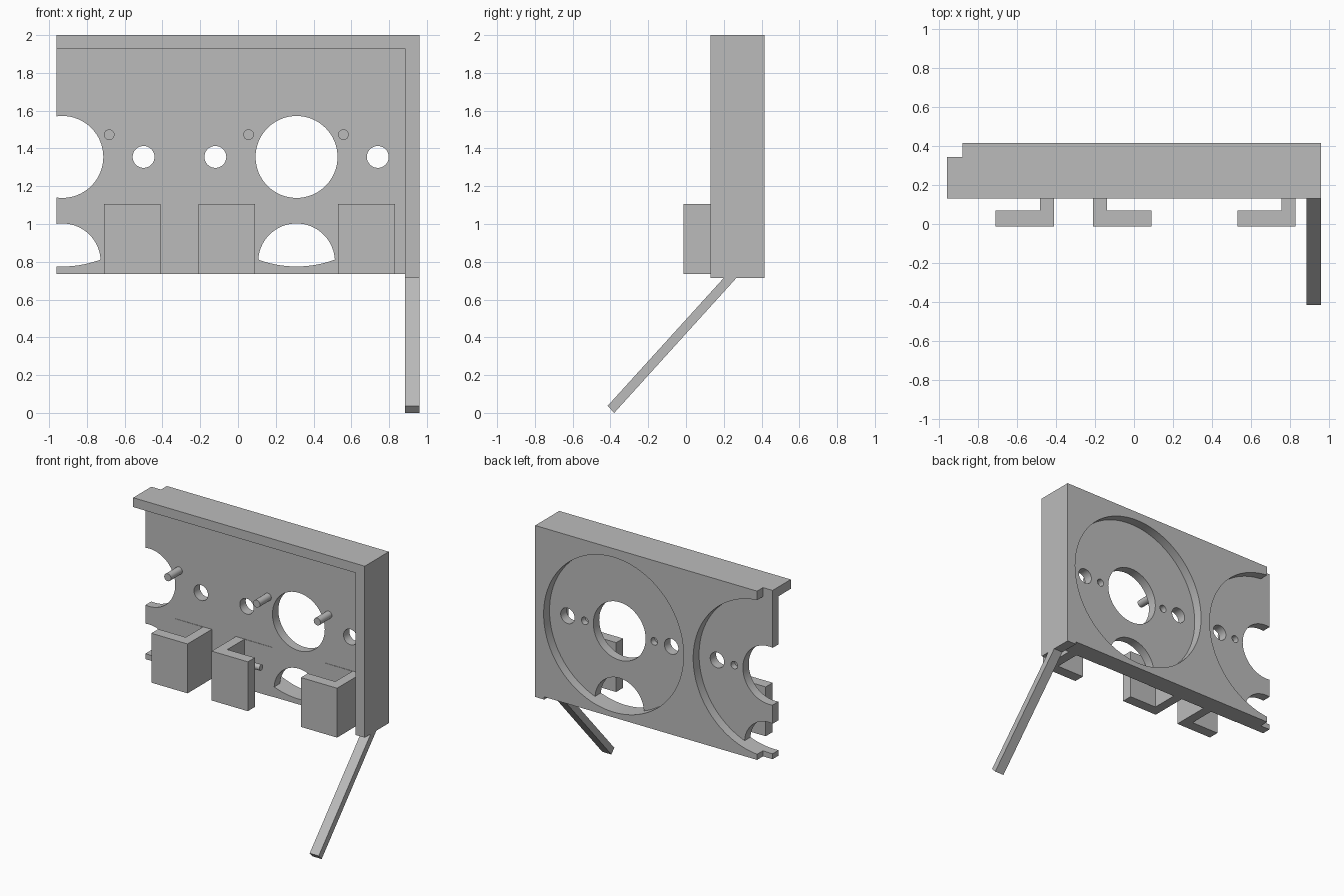
import bpy, bmesh, math
from mathutils import Matrix

if "Cube" in bpy.data.objects:
    bpy.data.objects.remove(bpy.data.objects["Cube"], do_unlink=True)

# Single plain grey
grey = bpy.data.materials.new("plain_grey")
grey.use_nodes = True
COLOUR = (0.5, 0.5, 0.5, 1)
grey.diffuse_color = COLOUR
grey.node_tree.nodes["Principled BSDF"].inputs["Base Color"].default_value = COLOUR


def finish(name, bm):
    bmesh.ops.recalc_face_normals(bm, faces=bm.faces)
    mesh = bpy.data.meshes.new(name)
    bm.to_mesh(mesh)
    bm.free()
    mesh.materials.append(grey)
    obj = bpy.data.objects.new(name, mesh)
    bpy.context.collection.objects.link(obj)
    return obj


def prism(name, outline, axis, low, high):
    """Extrude a 2D outline along an axis; outline is (x, y) for Z, (y, z) for X."""
    bm = bmesh.new()
    place = (lambda a, b: (low, a, b)) if axis == "X" else (lambda a, b: (a, b, low))
    face = bm.faces.new([bm.verts.new(place(a, b)) for a, b in outline])
    new = bmesh.ops.extrude_face_region(bm, geom=[face])["geom"]
    d = high - low
    bmesh.ops.translate(bm, verts=[v for v in new if isinstance(v, bmesh.types.BMVert)],
                        vec=(d, 0, 0) if axis == "X" else (0, 0, d))
    return finish(name, bm)


def box(name, x, y, z):
    return prism(name, [(x[0], y[0]), (x[1], y[0]), (x[1], y[1]), (x[0], y[1])], "Z", *z)


def cylinder(name, centre, radius, length, axis="Y", sides=64):
    bm = bmesh.new()
    turn = Matrix.Rotation(math.pi / 2, 4, "X" if axis == "Y" else "Y")
    bmesh.ops.create_cone(bm, cap_ends=True, segments=sides, radius1=radius, radius2=radius,
                          depth=length, matrix=Matrix.Translation(centre) @ turn)
    return finish(name, bm)


def combine(target, other, operation, keep=False):
    """Apply a boolean straight away, then drop the helper."""
    mod = target.modifiers.new("combine", "BOOLEAN")
    mod.operation, mod.object, mod.solver = operation, other, "EXACT"
    bpy.context.view_layer.update()
    graph = bpy.context.evaluated_depsgraph_get()
    mesh = bpy.data.meshes.new_from_object(target.evaluated_get(graph))
    target.modifiers.clear()
    target.data = mesh
    if not keep:
        bpy.data.objects.remove(other, do_unlink=True)


def smooth(obj):
    bpy.ops.object.select_all(action="DESELECT")
    obj.select_set(True)
    bpy.context.view_layer.objects.active = obj
    bpy.ops.object.shade_smooth_by_angle(angle=math.radians(30))


FRONT, MID, BACK = 0.275, 0.345, 0.415      # plate layers in depth
RIM, TOP, BASE, EDGE = 0.13, 2.0, 0.735, 0.96
AXIS_Z = 1.355

# Panel: front layer, shorter back layer, top rail and right-hand wall
panel = box("panel", (-EDGE, EDGE), (FRONT, MID), (BASE, TOP))
for part in (box("back_layer", (-0.88, EDGE), (MID - 0.02, BACK), (BASE, TOP)),
             box("top_rail", (-EDGE, EDGE), (RIM, MID), (1.93, TOP)),
             box("side_wall", (0.885, EDGE), (RIM, BACK), (0.715, TOP))):
    combine(panel, part, "UNION")

# Round recesses in the back, with their openings
for cx in (0.31, -0.93):
    combine(panel, cylinder("recess", (cx, MID + 0.15, AXIS_Z), 0.58, 0.3, sides=128), "DIFFERENCE")
    combine(panel, cylinder("main_hole", (cx, 0.32, AXIS_Z), 0.217, 0.36), "DIFFERENCE")
    lower = cylinder("lower_hole", (cx, 0.32, 0.8), 0.203, 0.3)
    combine(lower, cylinder("limit", (cx, 0.32, AXIS_Z), 0.58, 0.4, sides=128), "INTERSECT")
    combine(panel, lower, "DIFFERENCE")
    for side in (-1, 1):
        if cx + side * 0.43 < -EDGE:
            continue
        combine(panel, cylinder("bolt_hole", (cx + side * 0.43, 0.32, AXIS_Z), 0.058, 0.3, sides=32),
                "DIFFERENCE")
        combine(panel, cylinder("blind_hole", (cx + side * 0.288, MID, AXIS_Z), 0.028, 0.09, sides=24),
                "DIFFERENCE")
smooth(panel)

# Pegs on the front of the panel
for x in (-0.682, 0.056, 0.558):
    smooth(cylinder("peg", (x, 0.215, 1.473), 0.028, 0.15, sides=24))

# Corner brackets: front and side walls, a thin pad on the panel and a cross pin
for x0, open_side in ((-0.71, -1), (-0.21, 1), (0.53, -1)):
    x1 = x0 + 0.3
    near, far = (x0, x1) if open_side > 0 else (x1, x0)
    inner = near + open_side * 0.072
    outline = [(near, -0.012), (far, -0.012), (far, 0.07), (inner, 0.07),
               (inner, FRONT + 0.01), (near, FRONT + 0.01)]
    prism("bracket", outline, "Z", BASE, 1.105)
    box("bracket_pad", (x0, x1), (FRONT - 0.003, FRONT + 0.01), (BASE, 1.105))
    smooth(cylinder("bracket_pin", (inner + open_side * 0.09, 0.2, 0.97), 0.022, 0.2, "X", 24))

# Slanted prop below the side wall
prism("prop", [(-0.415, 0.037), (-0.38, 0), (0.272, 0.72), (0.205, 0.72)], "X", 0.885, EDGE)
